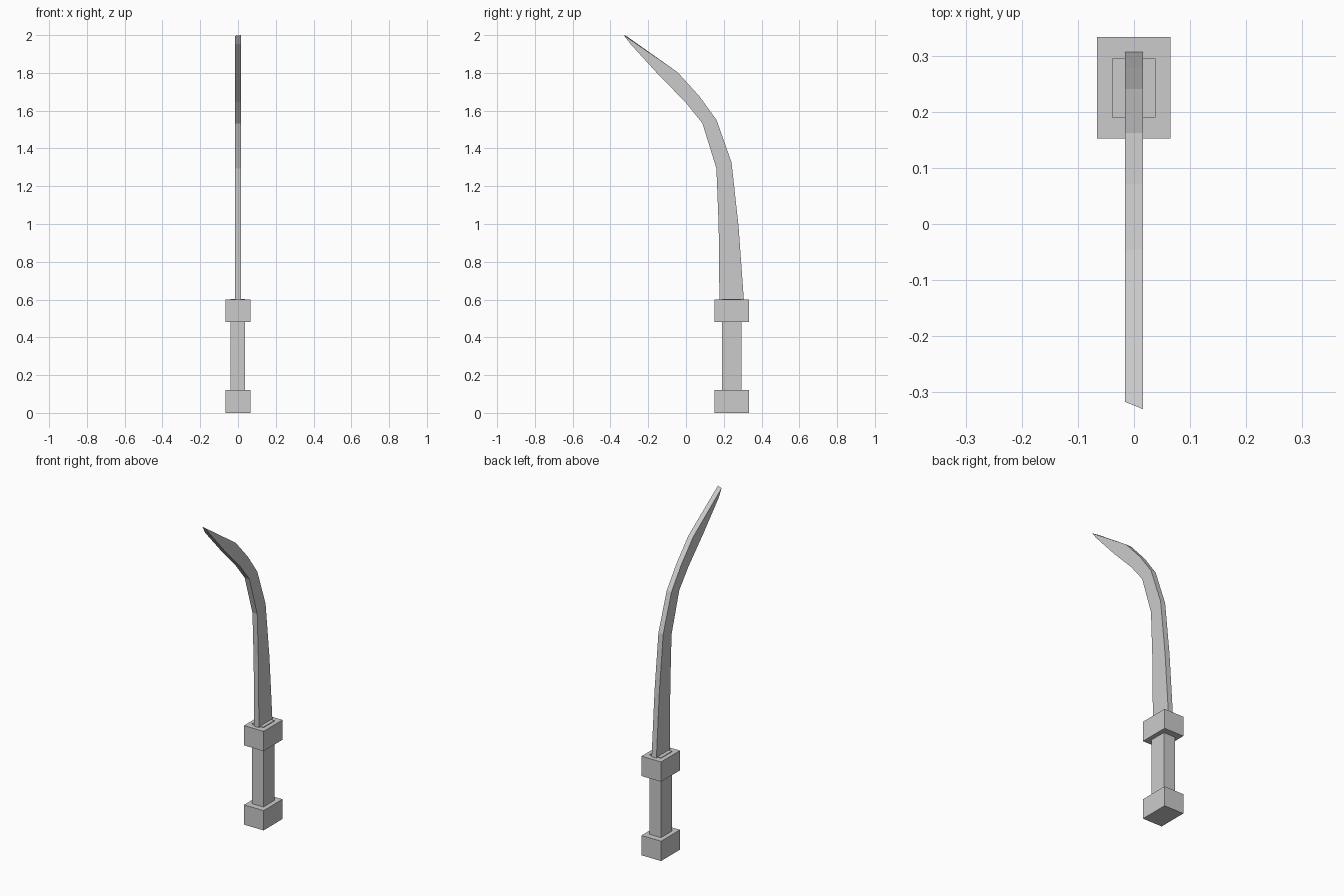
import bpy
import bmesh
from mathutils import Vector

cube = bpy.data.objects.get("Cube")
if cube:
    bpy.data.objects.remove(cube, do_unlink=True)

# One flat grey for the whole sword
grey = bpy.data.materials.new("plain grey")
grey.use_nodes = True
colour = (0.6, 0.6, 0.6, 1)
grey.diffuse_color = colour
grey.node_tree.nodes["Principled BSDF"].inputs["Base Color"].default_value = colour


def finish(name, bm):
    bmesh.ops.recalc_face_normals(bm, faces=bm.faces)
    mesh = bpy.data.meshes.new(name)
    bm.to_mesh(mesh)
    bm.free()
    mesh.materials.append(grey)
    obj = bpy.data.objects.new(name, mesh)
    bpy.context.scene.collection.objects.link(obj)
    return obj


def box(name, low, high):
    low, high = Vector(low), Vector(high)
    bm = bmesh.new()
    bmesh.ops.create_cube(bm, size=1)
    bmesh.ops.scale(bm, vec=high - low, verts=bm.verts)
    bmesh.ops.translate(bm, vec=(low + high) / 2, verts=bm.verts)
    return finish(name, bm)


# Handle: two blocks, with the grip running through the upper one
box("pommel", (-0.066, 0.152, 0), (0.065, 0.333, 0.12))
box("guard", (-0.066, 0.152, 0.48), (0.065, 0.333, 0.6))
box("grip", (-0.039, 0.19, 0.1), (0.038, 0.295, 0.604))

# Curved blade: front edge (y, z) and back edge (y, z) at each section
sections = [
    ((0.177, 0.59), (0.307, 0.59)),
    ((0.173, 0.99), (0.278, 0.99)),
    ((0.161, 1.294), (0.241, 1.326)),
    ((0.087, 1.533), (0.162, 1.55)),
    ((-0.003, 1.645), (0.071, 1.676)),
    ((-0.15, 1.795), (-0.045, 1.804)),
    ((-0.293, 1.952), (-0.33, 2.0)),
]
half = 0.016
bm = bmesh.new()
rings = []
for front, back in sections:
    rings.append([bm.verts.new((x, y, z)) for x, (y, z) in
                  ((-half, front), (half, front), (half, back), (-half, back))])
for a, b in zip(rings, rings[1:]):
    for i in range(4):
        j = (i + 1) % 4
        bm.faces.new((a[i], a[j], b[j], b[i]))
bm.faces.new(rings[0])
bm.faces.new(rings[-1])
# Slightly skewed tip
rings[-1][3].co += Vector((0, 0.013, -0.004))
finish("blade", bm)
